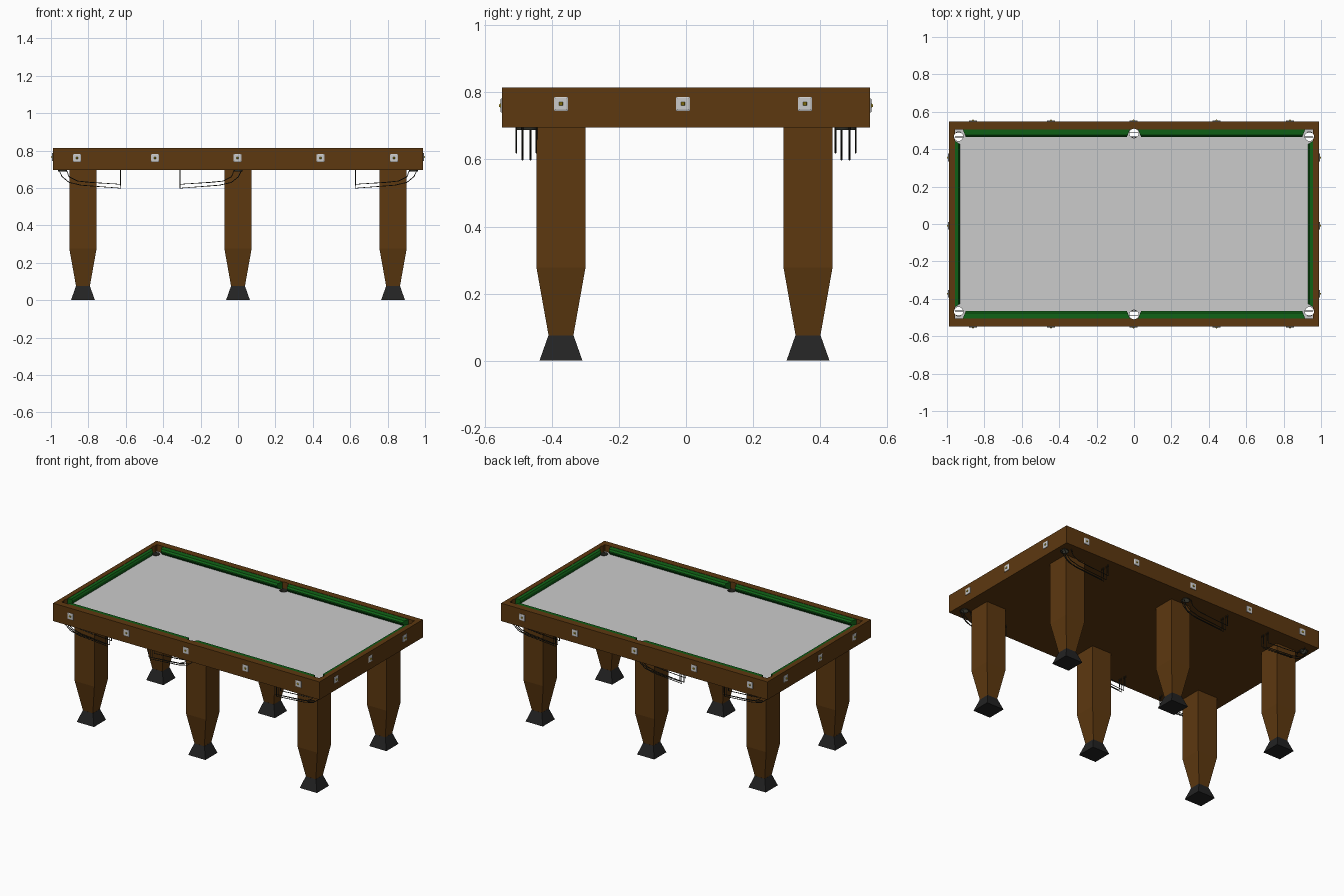
import bpy, bmesh
from math import pi
from mathutils import Matrix, Vector

if "Cube" in bpy.data.objects:
    bpy.data.objects.remove(bpy.data.objects["Cube"])


def material(name, rgb):
    m = bpy.data.materials.new(name)
    m.diffuse_color = (*rgb, 1)
    m.use_nodes = True
    m.node_tree.nodes["Principled BSDF"].inputs["Base Color"].default_value = m.diffuse_color
    return m


WOOD = material("wood", (0.11, 0.04, 0.005))
GREEN = material("green_cloth", (0.005, 0.12, 0.008))
BLACK = material("black_rubber", (0.017, 0.017, 0.017))
BRASS = material("brass", (0.5, 0.35, 0.01))
WIRE = material("dark_wire", (0.025, 0.025, 0.018))


def finish(name, bm, mat=None):
    bmesh.ops.recalc_face_normals(bm, faces=bm.faces)
    me = bpy.data.meshes.new(name)
    bm.to_mesh(me)
    bm.free()
    ob = bpy.data.objects.new(name, me)
    bpy.context.collection.objects.link(ob)
    if mat:
        me.materials.append(mat)
    return ob


def loft(name, rings, mat=None):
    """Skin a closed solid over rings with equal point counts."""
    bm = bmesh.new()
    vs = [[bm.verts.new(p) for p in r] for r in rings]
    n = len(vs[0])
    for a, b in zip(vs, vs[1:]):
        for i in range(n):
            j = (i + 1) % n
            bm.faces.new((a[i], a[j], b[j], b[i]))
    bm.faces.new(vs[0])
    bm.faces.new(vs[-1])
    return finish(name, bm, mat)


def square(x, y, z, h, k=None):
    k = k or h
    return [(x - h, y - k, z), (x + h, y - k, z), (x + h, y + k, z), (x - h, y + k, z)]


def block(name, hx, hy, z0, z1, mat=None):
    return loft(name, [square(0, 0, z0, hx, hy), square(0, 0, z1, hx, hy)], mat)


def cut(ob, cutter):
    mod = ob.modifiers.new("cut", 'BOOLEAN')
    mod.operation = 'DIFFERENCE'
    mod.object = cutter
    bpy.context.view_layer.objects.active = ob
    bpy.ops.object.modifier_apply(modifier=mod.name)


def tubes(name, r, z0, z1, caps, mat=None):
    bm = bmesh.new()
    for x, y in POCKETS:
        bmesh.ops.create_cone(bm, cap_ends=caps, segments=20, radius1=r, radius2=r,
                              depth=z1 - z0, matrix=Matrix.Translation((x, y, (z0 + z1) / 2)))
    return finish(name, bm, mat)


POCKETS = [(x, s * (0.485 if x == 0 else 0.468)) for s in (-1, 1) for x in (-0.938, 0, 0.938)]
BED = 0.77

# Wooden frame with sunken bed, both pierced by the six pockets
frame = block("table_frame", 0.99, 0.549, 0.695, 0.815, WOOD)
recess = block("recess_cutter", 0.957, 0.505, BED - 0.005, 0.9)
bed = block("playing_bed", 0.957, 0.505, BED - 0.005, BED)
holes = tubes("pocket_cutter", 0.0245, 0.6, 0.9, True)
cut(frame, recess)
cut(frame, holes)
cut(bed, holes)
for c in (recess, holes):
    bpy.data.objects.remove(c)

# Pocket sleeves
sleeves = tubes("pocket_sleeves", 0.024, 0.688, BED + 0.002, False, WIRE)
for p in sleeves.data.polygons:
    p.use_smooth = True

# Cushions: profile is (distance from rail, height), ends cut at an angle
PROFILE = [(0, BED), (0.018, BED), (0.04, 0.793), (0.04, 0.801), (0.03, 0.811), (0, 0.813)]


def cushion(name, place, start, end, depth, slope):
    rings = []
    for s, sign in ((start, 1), (end, -1)):
        rings.append([place(s + sign * slope * d, d * depth, z) for d, z in PROFILE])
    loft(name, rings, GREEN)


for sy in (-1, 1):
    for sx in (-1, 1):
        cushion("long_cushion", lambda s, d, z: (sx * s, sy * (0.505 - d), z), 0.022, 0.915, 1, 0.4)
for sx in (-1, 1):
    cushion("end_cushion", lambda s, d, z: (sx * (0.957 - d), s, z), -0.445, 0.445, 0.65, 0.45)

# Legs and feet
for y in (-0.373, 0.364):
    for x in (-0.829, 0, 0.829):
        loft("leg", [square(x, y, 0.075, 0.037), square(x, y, 0.277, 0.073),
                     square(x, y, 0.696, 0.073)], WOOD)
        loft("foot", [square(x, y, 0, 0.064), square(x, y, 0.075, 0.0375)], BLACK)


# Square sight plates with a brass stud, built facing -y then turned into place
def plate(pos, turn):
    m = Matrix.Translation(pos) @ Matrix.Rotation(turn, 4, 'Z') @ Matrix.Rotation(pi / 2, 4, 'X')
    for name, rings, mat in (
            ("sight_plate", [square(0, 0, -0.003, 0.021), square(0, 0, 0.003, 0.021),
                             square(0, 0, 0.005, 0.017)], None),
            ("plate_stud", [square(0, 0, 0.004, 0.006), square(0, 0, 0.0095, 0.003)], BRASS)):
        loft(name, [[m @ Vector(p) for p in r] for r in rings], mat)


for x in (-0.861, -0.444, -0.003, 0.441, 0.834):
    plate((x, -0.549, 0.761), 0)
    plate((x, 0.549, 0.761), pi)
for y in (-0.373, -0.009, 0.355):
    plate((0.99, y, 0.766), pi / 2)
    plate((-0.99, y, 0.766), -pi / 2)

# Ball-return wire racks hanging under the pockets
LOWER = [(-0.02, 0.697), (-0.002, 0.66), (0.035, 0.63), (0.1, 0.615), (0.31, 0.599), (0.31, 0.697)]
UPPER = [(0.02, 0.697), (0.035, 0.66), (0.08, 0.637), (0.15, 0.63), (0.31, 0.62), (0.31, 0.697)]


def rack(px, py, d):
    cu = bpy.data.curves.new("ball_rack", 'CURVE')
    cu.dimensions = '3D'
    cu.bevel_depth = 0.0025
    cu.bevel_resolution = 1
    cu.use_fill_caps = True
    for path, offsets in ((LOWER, (-0.012, 0.012)), (UPPER, (-0.03, 0.03))):
        for dy in offsets:
            sp = cu.splines.new('POLY')
            sp.points.add(len(path) - 1)
            for pt, (a, z) in zip(sp.points, path):
                pt.co = (px + d * a, py + dy, z, 1)
    cu.materials.append(WIRE)
    ob = bpy.data.objects.new("ball_rack", cu)
    bpy.context.collection.objects.link(ob)
    bpy.ops.object.select_all(action='DESELECT')
    ob.select_set(True)
    bpy.context.view_layer.objects.active = ob
    bpy.ops.object.convert(target='MESH')


for x, y in POCKETS:
    rack(x, 0.476 if y > 0 else -0.476, 1 if x < 0 else -1)
